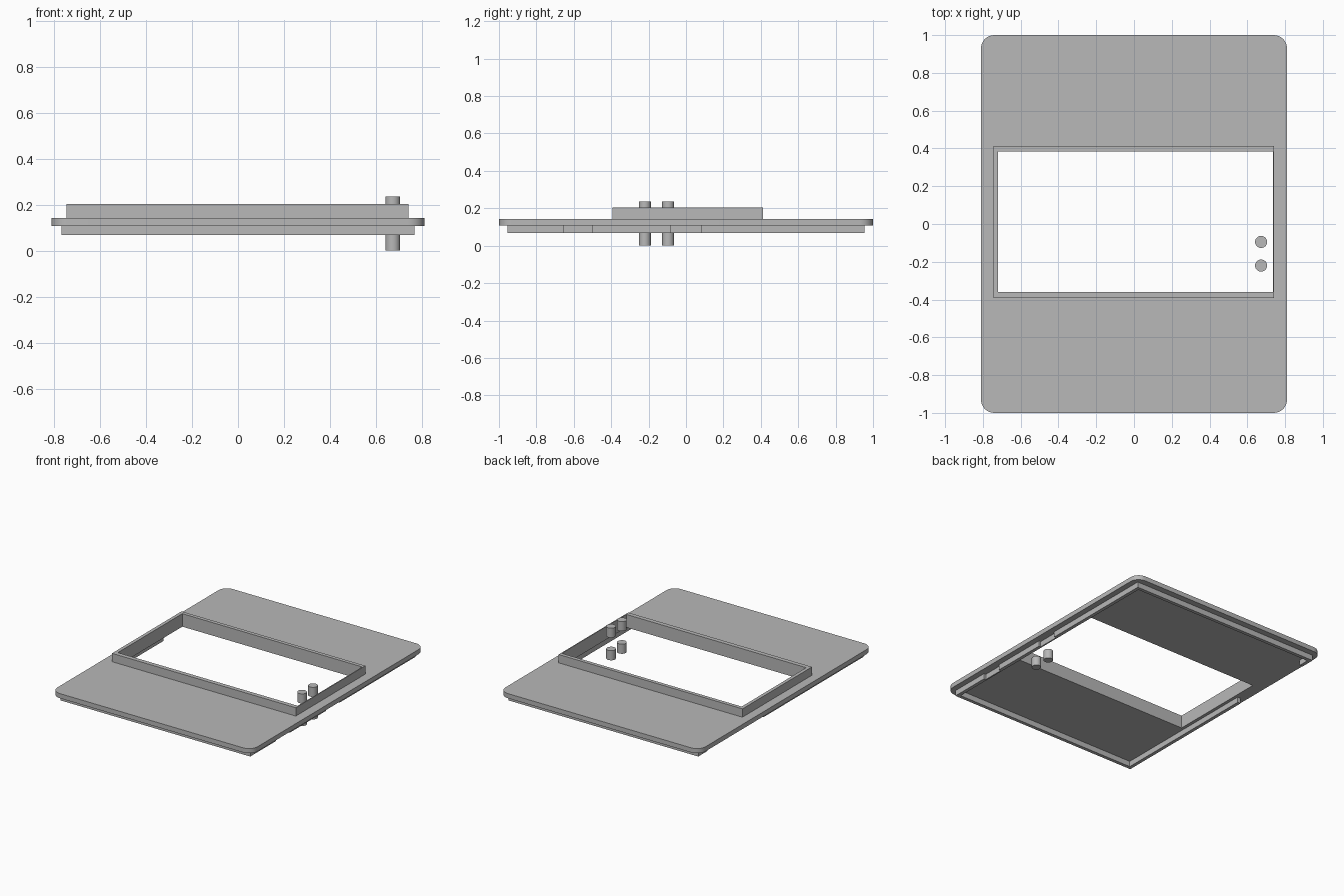
import bpy, bmesh, math

cube = bpy.data.objects.get("Cube")
if cube:
    bpy.data.objects.remove(cube, do_unlink=True)

grey = bpy.data.materials.new("plain grey")
grey.use_nodes = True
colour = (0.48, 0.48, 0.48, 1)
grey.diffuse_color = colour
grey.node_tree.nodes["Principled BSDF"].inputs["Base Color"].default_value = colour


def rect(x0, x1, y0, y1):
    return [(x0, y0), (x1, y0), (x1, y1), (x0, y1)]


def rounded_rect(hx, hy, r, steps=8):
    pts = []
    for i, (sx, sy) in enumerate([(1, 1), (-1, 1), (-1, -1), (1, -1)]):
        for k in range(steps + 1):
            a = math.pi / 2 * (i + k / steps)
            pts.append((sx * (hx - r) + r * math.cos(a), sy * (hy - r) + r * math.sin(a)))
    return pts


def slab(name, loops, z0, z1):
    """Fill an outline (with optional holes) and extrude it upwards."""
    bm = bmesh.new()
    for loop in loops:
        vs = [bm.verts.new((x, y, z0)) for x, y in loop]
        for i, v in enumerate(vs):
            bm.edges.new((v, vs[(i + 1) % len(vs)]))
    bmesh.ops.triangle_fill(bm, edges=bm.edges[:], use_beauty=True)
    out = bmesh.ops.extrude_face_region(bm, geom=bm.faces[:], use_keep_orig=True)
    top = [g for g in out["geom"] if isinstance(g, bmesh.types.BMVert)]
    bmesh.ops.translate(bm, verts=top, vec=(0, 0, z1 - z0))
    bmesh.ops.recalc_face_normals(bm, faces=bm.faces[:])
    bmesh.ops.dissolve_limit(bm, angle_limit=0.01, verts=bm.verts[:], edges=bm.edges[:])
    mesh = bpy.data.meshes.new(name)
    bm.to_mesh(mesh)
    bm.free()
    mesh.materials.append(grey)
    ob = bpy.data.objects.new(name, mesh)
    bpy.context.collection.objects.link(ob)
    return ob


def smooth(ob):
    bpy.ops.object.select_all(action="DESELECT")
    ob.select_set(True)
    bpy.context.view_layer.objects.active = ob
    bpy.ops.object.shade_smooth_by_angle(angle=math.radians(30))


# Cover plate with a raised frame round its opening
opening = rect(-0.72, 0.735, -0.36, 0.385)
smooth(slab("cover_plate", [rounded_rect(0.81, 1.0, 0.07), opening], 0.108, 0.142))
slab("window_frame", [rect(-0.745, 0.742, -0.392, 0.412), opening], 0.142, 0.203)

# Locating lip underneath, open on one side and notched on the other
ox, oy, ix, iy = 0.768, 0.955, 0.743, 0.93
gap = (0.2, 0.85)
lip = [(-ox, gap[0]), (-ox, -oy), (ox, -oy)]
for y0, y1 in [(-0.655, -0.5), (-0.08, 0.08)]:
    lip += [(ox, y0), (ix + 0.01, y0), (ix + 0.01, y1), (ox, y1)]
lip += [(ox, oy), (-ox, oy), (-ox, gap[1]), (-ix, gap[1])]
lip += [(-ix, iy), (ix, iy), (ix, -iy), (-ix, -iy), (-ix, gap[0])]
slab("locating_lip", [lip], 0.068, 0.108)

# Two pairs of round pins, above and below
for side, y in [("front", -0.22), ("back", -0.095)]:
    for level, z in [("lower", 0.0), ("upper", 0.165)]:
        bpy.ops.mesh.primitive_cylinder_add(vertices=32, radius=0.032, depth=0.07,
                                            location=(0.673, y, z + 0.035))
        pin = bpy.context.object
        pin.name = f"{level}_{side}_pin"
        pin.data.materials.append(grey)
        smooth(pin)
